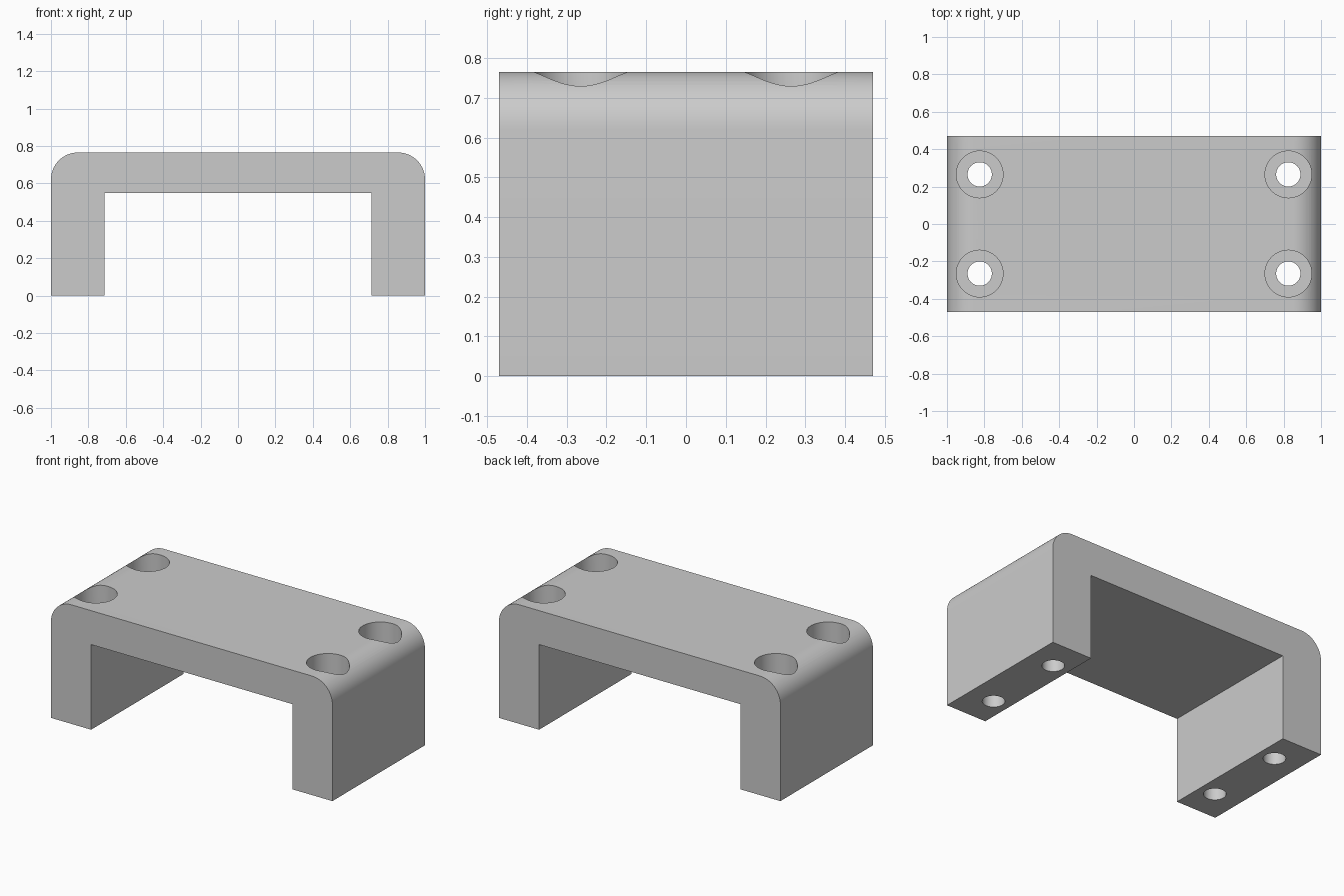
import bpy, bmesh
from math import pi, sin, cos, radians

cube = bpy.data.objects.get("Cube")
if cube:
    bpy.data.objects.remove(cube, do_unlink=True)

HALF_W, HALF_D, HEIGHT = 1.0, 0.47, 0.765
INNER_W, CEILING, FILLET = 0.715, 0.547, 0.145
HOLE_X, HOLE_Y = 0.825, 0.265
HOLE_R, BORE_R, BORE_DEPTH = 0.065, 0.125, 0.2

grey = bpy.data.materials.new("light grey")
grey.use_nodes = True
colour = (0.6, 0.6, 0.6, 1)
grey.diffuse_color = colour
grey.node_tree.nodes["Principled BSDF"].inputs["Base Color"].default_value = colour


def make_object(name, bm):
    bmesh.ops.recalc_face_normals(bm, faces=bm.faces)
    mesh = bpy.data.meshes.new(name)
    bm.to_mesh(mesh)
    bm.free()
    mesh.materials.append(grey)
    obj = bpy.data.objects.new(name, mesh)
    bpy.context.collection.objects.link(obj)
    return obj


# Bridge: half profile with rounded shoulder, mirrored and extruded in depth
steps = 16
half = [(INNER_W, CEILING), (INNER_W, 0), (HALF_W, 0)]
for i in range(steps + 1):
    a = pi / 2 * i / steps
    half.append((HALF_W - FILLET + FILLET * cos(a), HEIGHT - FILLET + FILLET * sin(a)))
profile = half + [(-x, z) for x, z in reversed(half)]

bm = bmesh.new()
face = bm.faces.new([bm.verts.new((x, -HALF_D, z)) for x, z in profile])
ext = bmesh.ops.extrude_face_region(bm, geom=[face])
bmesh.ops.translate(bm, vec=(0, 2 * HALF_D, 0),
                    verts=[v for v in ext["geom"] if isinstance(v, bmesh.types.BMVert)])
bridge = make_object("bridge_bracket", bm)

# Counterbored screw holes: four stepped round cutters
bm = bmesh.new()
floor = HEIGHT - BORE_DEPTH
stepped = [(0, -0.1), (HOLE_R, -0.1), (HOLE_R, floor),
           (BORE_R, floor), (BORE_R, HEIGHT + 0.1), (0, HEIGHT + 0.1)]
for sx in (-1, 1):
    for sy in (-1, 1):
        x, y = sx * HOLE_X, sy * HOLE_Y
        verts = [bm.verts.new((x + r, y, z)) for r, z in stepped]
        edges = [bm.edges.new(pair) for pair in zip(verts, verts[1:])]
        bmesh.ops.spin(bm, geom=verts + edges, cent=(x, y, 0), axis=(0, 0, 1),
                       angle=2 * pi, steps=48)
bmesh.ops.remove_doubles(bm, verts=bm.verts, dist=0.0005)
cutter = make_object("screw_hole_cutter", bm)
cutter.hide_render = True

cut = bridge.modifiers.new("screw holes", 'BOOLEAN')
cut.operation = 'DIFFERENCE'
cut.solver = 'EXACT'
cut.object = cutter

bpy.ops.object.select_all(action='DESELECT')
bridge.select_set(True)
bpy.context.view_layer.objects.active = bridge
bpy.ops.object.modifier_apply(modifier=cut.name)
bpy.data.objects.remove(cutter, do_unlink=True)
bpy.ops.object.shade_smooth_by_angle(angle=radians(30))
